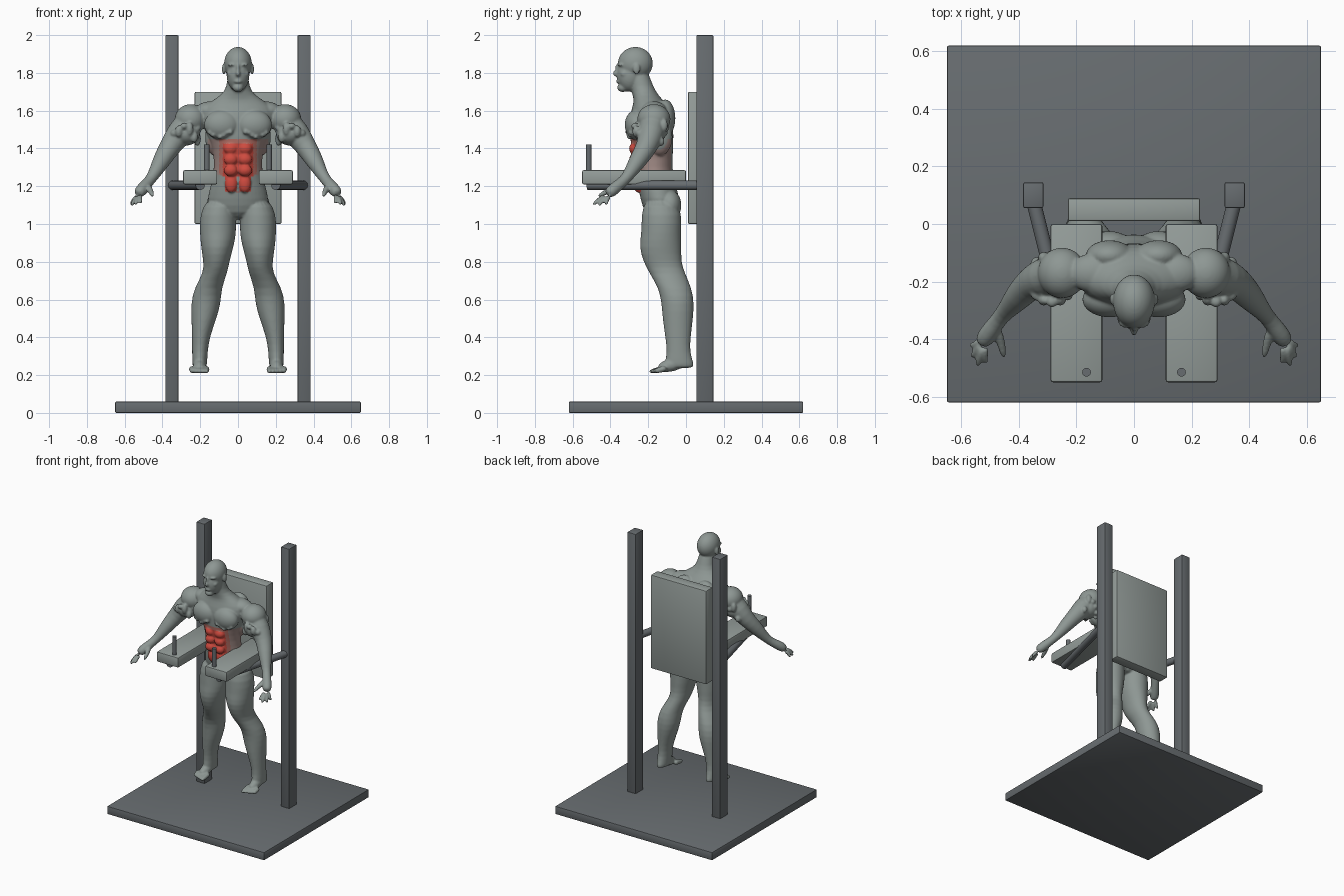
import bpy, bmesh, math, random
from mathutils import Vector, Matrix

scene = bpy.context.scene
default_cube = scene.objects.get("Cube")
if default_cube:
    bpy.data.objects.remove(default_cube, do_unlink=True)
random.seed(4)


def make_material(name, red, green, blue):
    material = bpy.data.materials.new(name)
    material.use_nodes = True
    colour = (red, green, blue, 1)
    material.diffuse_color = colour
    shader = next(n for n in material.node_tree.nodes if n.type == 'BSDF_PRINCIPLED')
    shader.inputs["Base Color"].default_value = colour
    return material


frame_grey = make_material("frame dark grey", .135, .15, .16)
pad_grey = make_material("pad light grey", .3, .34, .325)
skin_grey = make_material("body grey", .27, .31, .295)
abs_red = make_material("muscle red", .62, .07, .05)
fade_rose = make_material("muscle rose", .46, .16, .13)
fade_pale = make_material("muscle pale rose", .36, .26, .24)


def finish(name, bm, material, smooth=False):
    bmesh.ops.recalc_face_normals(bm, faces=bm.faces)
    mesh = bpy.data.meshes.new(name)
    bm.to_mesh(mesh)
    bm.free()
    mesh.materials.append(material)
    obj = bpy.data.objects.new(name, mesh)
    scene.collection.objects.link(obj)
    if smooth:
        bpy.ops.object.select_all(action='DESELECT')
        obj.select_set(True)
        bpy.context.view_layer.objects.active = obj
        bpy.ops.object.shade_smooth_by_angle(angle=math.radians(40))
    return obj


def box(name, low, high, material, bevel=.006):
    low, high = Vector(low), Vector(high)
    bm = bmesh.new()
    place = Matrix.Translation((low + high) / 2) @ Matrix.Diagonal((high - low).to_4d())
    bmesh.ops.create_cube(bm, size=1, matrix=place)
    bmesh.ops.bevel(bm, geom=bm.edges[:], offset=bevel, segments=2, profile=.5, affect='EDGES')
    return finish(name, bm, material, True)


def rod(name, start, end, radius, material):
    start, end = Vector(start), Vector(end)
    axis = end - start
    turn = axis.to_track_quat('Z', 'Y').to_matrix().to_4x4()
    bm = bmesh.new()
    bmesh.ops.create_cone(bm, cap_ends=True, segments=24, radius1=radius, radius2=radius,
                          depth=axis.length, matrix=Matrix.Translation((start + end) / 2) @ turn)
    return finish(name, bm, material, True)


# Stand: base, posts, pads, arms and grips
box("base_plate", (-.65, -.62, 0), (.65, .62, .06), frame_grey)
box("back_pad", (-.23, .01, 1), (.23, .09, 1.7), pad_grey, .008)
for side, label in ((1, "left"), (-1, "right")):
    inner, outer = sorted((side * .315, side * .385))
    box(label + "_post", (inner, .055, .055), (outer, .145, 2), frame_grey)
    inner, outer = sorted((side * .11, side * .29))
    box(label + "_arm_pad", (inner, -.55, 1.21), (outer, 0, 1.285), pad_grey, .008)
    rod(label + "_support_tube", (side * .35, .08, 1.205), (side * .2, -.52, 1.205), .025, frame_grey)
    rod(label + "_grip", (side * .165, -.515, 1.28), (side * .165, -.515, 1.42), .015, frame_grey)

# Figure, gathered as overlapping volumes that are fused afterwards
body = bmesh.new()


def blob(centre, radii):
    place = Matrix.Translation(centre) @ Matrix.Diagonal(Vector(radii).to_4d())
    bmesh.ops.create_uvsphere(body, u_segments=20, v_segments=12, radius=1, matrix=place)


def pair(centre, radii):
    for side in (1, -1):
        blob((side * centre[0], centre[1], centre[2]), radii)


def skin(rings):
    for lower, upper in zip(rings, rings[1:]):
        for i in range(len(lower)):
            j = (i + 1) % len(lower)
            body.faces.new((lower[i], lower[j], upper[j], upper[i]))
    body.faces.new(rings[0])
    body.faces.new(rings[-1])


def ring(centre, across, along, count=20):
    angles = [math.tau * i / count for i in range(count)]
    return [body.verts.new(centre + across * math.cos(a) + along * math.sin(a)) for a in angles]


def column(sections, side=1):
    """Level rings given as height, centre x, half width, front y, back y."""
    skin([ring(Vector((side * x, (front + back) / 2, z)), Vector((half, 0, 0)),
               Vector((0, (back - front) / 2, 0))) for z, x, half, front, back in sections])


def limb(stations, side):
    """Round rings across a path given as x, y, z, radius."""
    points = [Vector((side * x, y, z)) for x, y, z, r in stations]
    rings = []
    for i, station in enumerate(stations):
        axis = (points[min(i + 1, len(points) - 1)] - points[max(i - 1, 0)]).normalized()
        across = axis.cross(Vector((0, 1, 0))).normalized()
        rings.append(ring(points[i], across * station[3], axis.cross(across) * station[3], 12))
    skin(rings)


# Torso and neck
column([(1.02, 0, .1, -.2, -.05), (1.1, 0, .17, -.235, -.03), (1.17, 0, .157, -.25, -.04),
        (1.25, 0, .132, -.265, -.07), (1.35, 0, .127, -.28, -.07), (1.43, 0, .145, -.295, -.065),
        (1.5, 0, .18, -.3, -.065), (1.57, 0, .205, -.3, -.07), (1.62, 0, .19, -.285, -.09),
        (1.66, 0, .125, -.275, -.125), (1.7, 0, .068, -.29, -.16), (1.76, 0, .057, -.3, -.185),
        (1.81, 0, .052, -.31, -.2)])
pair((.085, -.262, 1.525), (.097, .064, .08))
pair((.085, -.11, 1.56), (.085, .055, .1))
pair((.12, -.14, 1.46), (.055, .07, .1))
pair((.14, -.17, 1.6), (.09, .07, .05))
pair((.085, -.085, 1.1), (.085, .062, .08))

# Abdominal muscles
for height in (1.4, 1.342, 1.284):
    pair((.038, -.272, height), (.038, .03, .032))
pair((.036, -.253, 1.215), (.034, .026, .05))

# Head and face
blob((0, -.268, 1.85), (.075, .095, .088))
blob((0, -.298, 1.79), (.062, .07, .09))
blob((0, -.335, 1.722), (.03, .03, .024))
blob((0, -.368, 1.797), (.013, .02, .017))
blob((0, -.362, 1.82), (.009, .014, .03))
blob((0, -.353, 1.755), (.024, .018, .012))
pair((.028, -.34, 1.843), (.028, .022, .01))
pair((.04, -.325, 1.795), (.02, .025, .018))
pair((.076, -.262, 1.82), (.009, .019, .03))

# Shoulders, with rough folds on the upper arms and under the chest
pair((.25, -.17, 1.555), (.087, .09, .08))
pair((.275, -.19, 1.48), (.075, .085, .065))
for i in range(16):
    turn = math.tau * i / 16
    pair((.285 + .075 * math.cos(turn), -.19 + .08 * math.sin(turn), random.uniform(1.43, 1.53)),
         (.02, .02, random.uniform(.015, .04)))
for i in range(7):
    pair((.04 + i * .018, -.305 + i * .003, random.uniform(1.45, 1.49)), (.014, .018, .014))

for side in (1, -1):
    # Arm, palm side and fingers
    limb([(.25, -.17, 1.55, .075), (.31, -.185, 1.48, .075), (.36, -.205, 1.41, .058),
          (.4, -.25, 1.345, .051), (.435, -.29, 1.28, .037), (.465, -.325, 1.232, .028),
          (.495, -.365, 1.2, .033), (.52, -.4, 1.17, .034), (.53, -.415, 1.155, .022)], side)
    for x, y, z in ((.57, -.42, 1.1), (.565, -.462, 1.095), (.543, -.495, 1.1), (.512, -.485, 1.11)):
        knuckle = Vector((.517, -.395, 1.175)).lerp(Vector((x, y, z)), .35)
        bend = Vector((.533, -.43, 1.155)).lerp(Vector((x, y, z)), .6)
        limb([(*knuckle, .014), (*bend, .012), (x, y, z, .009)], side)
    limb([(.48, -.36, 1.205, .02), (.462, -.41, 1.175, .016), (.45, -.47, 1.145, .01)], side)

    # Leg and foot
    column([(1.14, .09, .075, -.22, -.05), (1.05, .108, .097, -.237, -.02),
            (.95, .105, .098, -.237, -.025), (.88, .11, .087, -.25, -.022),
            (.8, .114, .069, -.227, -.025), (.74, .12, .064, -.195, -.005),
            (.66, .16, .073, -.145, .032), (.58, .17, .08, -.13, .044),
            (.5, .18, .067, -.125, .038), (.4, .197, .047, -.11, .025),
            (.32, .202, .041, -.1, .02), (.255, .203, .04, -.115, .045),
            (.235, .203, .034, -.11, .04)], side)
    limb([(.203, .035, .262, .03), (.203, -.04, .263, .042), (.204, -.1, .25, .036),
          (.205, -.15, .232, .022)], side)
    for toe in range(5):
        x = .167 + toe * .019
        limb([(x, -.1, .237, .02), (x, -.15, .226, .016), (x, -.2 + toe * .009, .217, .011)], side)

# Fuse the volumes into one smooth skin
source = finish("figure_source", body, skin_grey)
soften = source.modifiers.new("soften", 'SUBSURF')
soften.levels = 1
fuse = source.modifiers.new("fuse", 'REMESH')
fuse.mode = 'VOXEL'
fuse.voxel_size = .006
relax = source.modifiers.new("relax", 'SMOOTH')
relax.factor = .5
relax.iterations = 4
bpy.context.view_layer.update()
evaluated = source.evaluated_get(bpy.context.evaluated_depsgraph_get())
mesh = bpy.data.meshes.new_from_object(evaluated)
bpy.data.objects.remove(source, do_unlink=True)
figure = bpy.data.objects.new("figure", mesh)
scene.collection.objects.link(figure)

# Colour the worked muscles, fading round the waist
mesh.materials.clear()
for material in (skin_grey, abs_red, fade_rose, fade_pale):
    mesh.materials.append(material)
for face in mesh.polygons:
    x, y, z = face.center
    x = abs(x)
    shade = 0
    if x < .16 and 1.26 < z < 1.45 and y < -.08:
        shade = 3
        if x < .1 and y < -.2:
            shade = 2
    if y < -.2 and (x < .08 and 1.25 < z < 1.425 or .006 < x < .068 and 1.17 < z <= 1.25):
        shade = 1
    face.material_index = shade
    face.use_smooth = True
